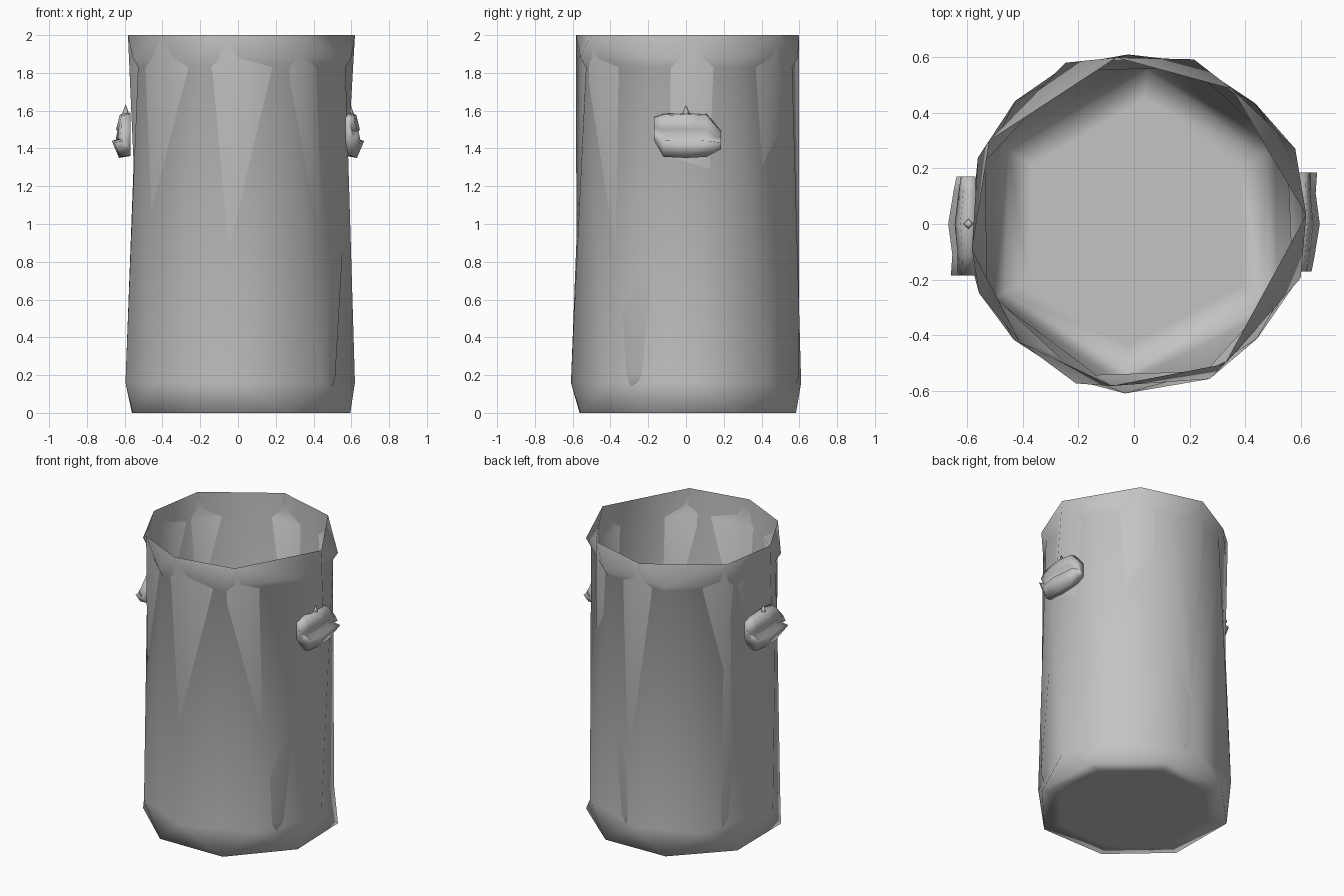
import bpy, bmesh, math

default_cube = bpy.data.objects.get("Cube")
if default_cube:
    bpy.data.objects.remove(default_cube, do_unlink=True)

grey = bpy.data.materials.new("plain_grey")
grey.use_nodes = True
tone = (0.55, 0.55, 0.55, 1)
grey.diffuse_color = tone
shader = grey.node_tree.nodes["Principled BSDF"]
shader.inputs["Base Color"].default_value = tone
shader.inputs["Roughness"].default_value = 0.8


def finish(name, bm):
    """Turn a bmesh into a named, smooth, coloured object."""
    mesh = bpy.data.meshes.new(name)
    for face in bm.faces:
        face.smooth = True
    bm.to_mesh(mesh)
    bm.free()
    mesh.materials.append(grey)
    obj = bpy.data.objects.new(name, mesh)
    bpy.context.collection.objects.link(obj)
    return obj


def ring(bm, angles, radii, z):
    """Irregular ring of corners, returned with their angles."""
    verts = []
    for angle, radius in zip(angles, radii):
        a = math.radians(angle)
        verts.append(bm.verts.new((radius * math.cos(a), radius * math.sin(a), z)))
    return angles, verts


def bridge(bm, low, high, flip=False):
    """Join two rings with triangles, always taking the nearer next corner."""
    (la, lv), (ha, hv) = low, high
    i = j = 0
    while i < len(lv) or j < len(hv):
        p, q = lv[i % len(lv)], hv[j % len(hv)]
        next_low = la[i + 1] if i + 1 < len(la) else la[0] + 360
        next_high = ha[j + 1] if j + 1 < len(ha) else ha[0] + 360
        if j >= len(hv) or (i < len(lv) and next_low <= next_high):
            i += 1
            tri = (p, lv[i % len(lv)], q)
        else:
            j += 1
            tri = (p, hv[j % len(hv)], q)
        bm.faces.new(tri[::-1] if flip else tri)


def scaled(radii, factor):
    return [r * factor for r in radii]


# Corner layouts: the rim and foot share corners, the neck and floor sit between
rim_angles = [3, 54, 96, 150, 189, 226, 262, 303]
rim_radii = [0.62, 0.6, 0.602, 0.6, 0.59, 0.59, 0.588, 0.6]
neck_angles = [25, 70, 113, 157, 204, 250, 296, 342]
neck_radii = [0.64, 0.63, 0.63, 0.61, 0.61, 0.61, 0.62, 0.63]
foot_angles = [3, 45, 92, 134, 190, 224, 267, 317]
foot_radii = [0.62, 0.615, 0.61, 0.615, 0.605, 0.6, 0.61, 0.605]
floor_radii = [0.64, 0.62, 0.62, 0.61, 0.61, 0.6, 0.62, 0.625]

# Outer skin: floor, chamfered foot, twisted wall, pinched neck and rim
outer = bmesh.new()
inset = ring(outer, neck_angles, scaled(floor_radii, 0.8), 0)
outer.faces.new(inset[1][::-1])
levels = [inset,
          ring(outer, neck_angles, floor_radii, 0),
          ring(outer, foot_angles, foot_radii, 0.16),
          ring(outer, neck_angles, scaled(neck_radii, 0.95), 1.83),
          ring(outer, neck_angles, neck_radii, 1.88),
          ring(outer, rim_angles, rim_radii, 2.0)]
for low, high in zip(levels, levels[1:]):
    bridge(outer, low, high)
finish("outer_skin", outer)

# Inner skin: six-sided at the foot, its rim corners break through the outer one
inner_angles = [28, 85, 150, 208, 267, 330]
inner_radii = [0.575, 0.6, 0.565, 0.57, 0.58, 0.595]
inner = bmesh.new()
levels = [ring(inner, inner_angles, scaled(inner_radii, 0.75), 0.04),
          ring(inner, inner_angles, scaled(inner_radii, 0.92), 0.04),
          ring(inner, inner_angles, inner_radii, 0.2),
          ring(inner, rim_angles, rim_radii, 2.0)]
inner.faces.new(levels[0][1])
for low, high in zip(levels, levels[1:]):
    bridge(inner, low, high, flip=True)
finish("inner_skin", inner)


def knob(name, turn):
    """Crumpled side knob with a slit across its middle and a small spike."""
    bm = bmesh.new()
    profile = [(0.57, 1.36), (0.63, 1.35), (0.668, 1.44), (0.615, 1.455),
               (0.645, 1.5), (0.625, 1.58), (0.57, 1.59)]
    # sideways position, bulge, vertical squash, rise
    columns = [(-0.17, 0.7, 0.5, 0.04), (-0.12, 0.8, 0.95, 0.0), (0, 1, 1, 0),
               (0.11, 0.85, 0.95, 0.0), (0.185, 0.9, 0.4, -0.02)]
    grid = []
    for y, bulge, squash, rise in columns:
        grid.append([bm.verts.new((0.57 + (x - 0.57) * bulge, y,
                                   1.46 + (z - 1.46) * squash + rise))
                     for x, z in profile])
    rows = len(profile)
    for left, right in zip(grid, grid[1:]):
        for k in range(rows):
            n = (k + 1) % rows
            bm.faces.new((left[k], right[k], right[n], left[n]))
    bm.faces.new(grid[0])
    bm.faces.new(grid[-1][::-1])
    bmesh.ops.recalc_face_normals(bm, faces=bm.faces[:])
    spike = bmesh.ops.create_cone(bm, segments=4, radius1=0.025, radius2=0,
                                  depth=0.07, cap_ends=True)
    bmesh.ops.translate(bm, verts=spike["verts"], vec=(0.595, 0, 1.6))
    obj = finish(name, bm)
    obj.rotation_euler.z = turn


knob("left_knob", 0)
knob("right_knob", math.pi)
